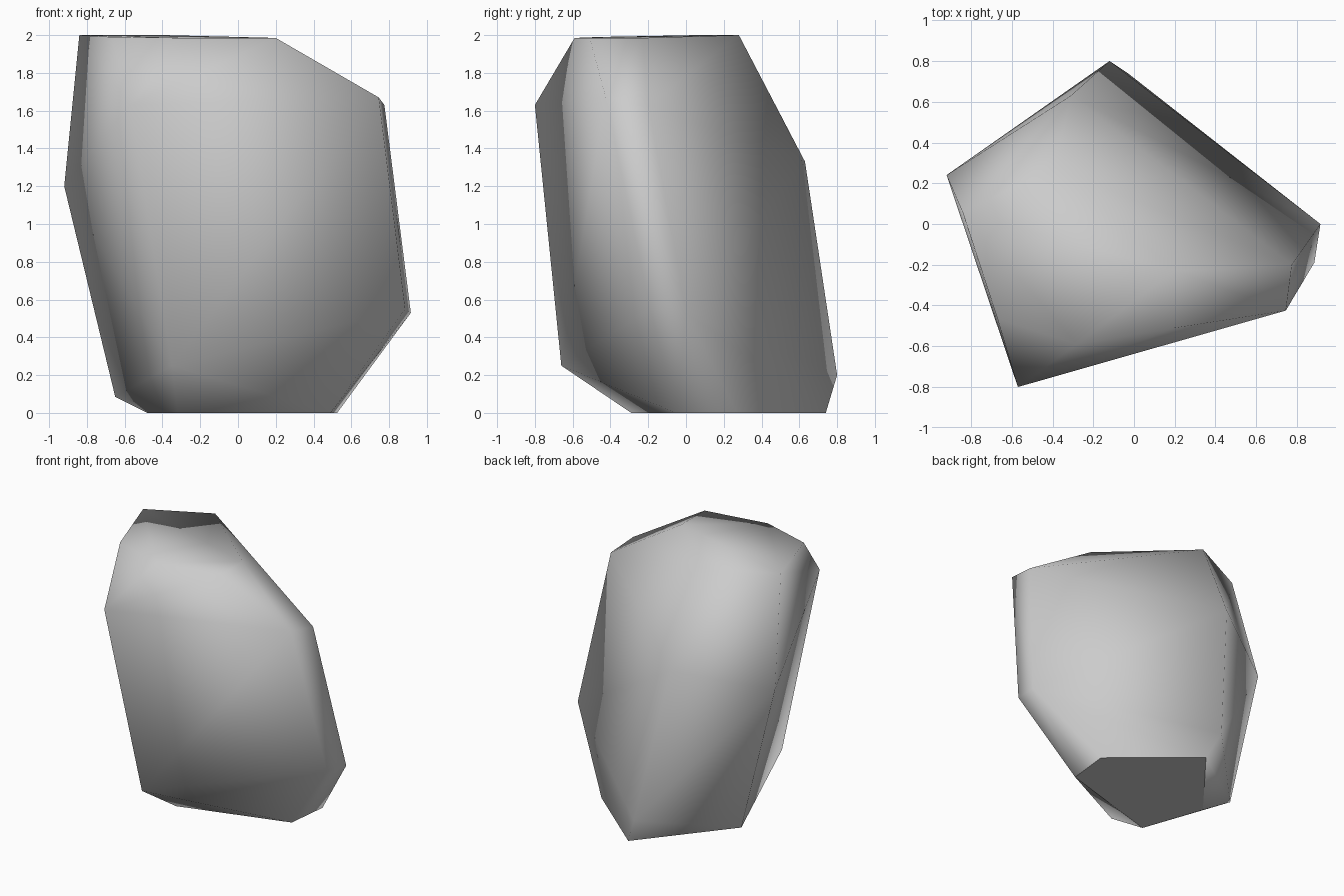
import bpy
import bmesh
from math import radians

# Remove only the default cube
default_cube = bpy.data.objects.get("Cube")
if default_cube:
    bpy.data.objects.remove(default_cube, do_unlink=True)


def make_material(name, colour):
    material = bpy.data.materials.new(name)
    material.use_nodes = True
    material.diffuse_color = colour
    shader = material.node_tree.nodes["Principled BSDF"]
    shader.inputs["Base Color"].default_value = colour
    return material


# Corners of the boulder, grouped from the ground upwards
base_corners = [(-.32, -.29, 0), (.49, -.05, 0), (.525, .27, 0), (-.03, .74, 0), (-.48, .17, 0)]
lower_corners = [(-.35, -.66, .25), (.885, -.19, .55), (.915, 0, .53), (-.12, .8, .2), (-.65, .26, .085)]
upper_corners = [(-.57, -.8, 1.63), (.745, -.425, 1.67), (.775, -.2, 1.63), (-.31, .63, 1.33), (-.92, .24, 1.2)]
crown_corners = [(-.67, -.465, 1.99), (-.28, -.59, 1.985), (.2, -.51, 1.985),
                 (.2, -.23, 1.985), (-.39, .28, 2), (-.84, .055, 2)]


def build_boulder(name, rings, material):
    """Wrap the corner rings in a convex skin, smooth except for its flat base."""
    bm = bmesh.new()
    for ring in rings:
        for corner in ring:
            bm.verts.new(corner)
    hull = bmesh.ops.convex_hull(bm, input=bm.verts, use_existing_faces=False)
    unused = {item for item in hull["geom_interior"] + hull["geom_unused"]
              if isinstance(item, bmesh.types.BMVert) and item.is_valid}
    bmesh.ops.delete(bm, geom=list(unused), context='VERTS')

    # Merge the level triangles of the base and crown into single facets
    bmesh.ops.dissolve_limit(bm, angle_limit=radians(2), verts=bm.verts, edges=bm.edges)
    bmesh.ops.recalc_face_normals(bm, faces=bm.faces)
    for face in bm.faces:
        face.smooth = face.normal.z > -0.99

    mesh = bpy.data.meshes.new(name)
    bm.to_mesh(mesh)
    bm.free()
    mesh.materials.append(material)
    boulder = bpy.data.objects.new(name, mesh)
    bpy.context.collection.objects.link(boulder)
    return boulder


stone_grey = make_material("stone_grey", (0.6, 0.6, 0.6, 1))
build_boulder("boulder", [base_corners, lower_corners, upper_corners, crown_corners], stone_grey)
